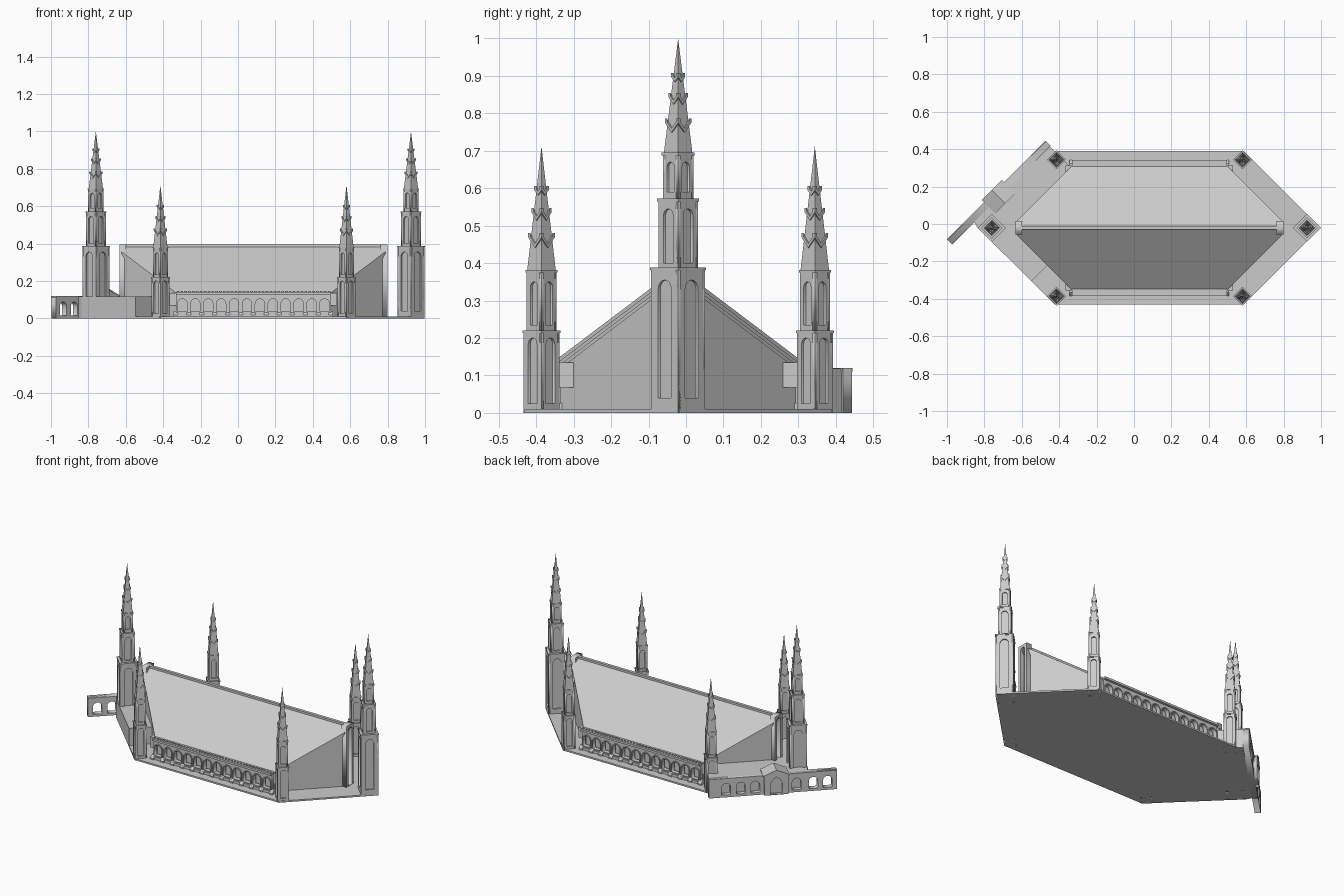
import bpy, bmesh, math
from mathutils import Matrix, Vector

if "Cube" in bpy.data.objects:
    bpy.data.objects.remove(bpy.data.objects["Cube"])

CX, CY = 0.0825, -0.021            # centre of the hall
stone = bpy.data.materials.new("grey_stone")
stone.diffuse_color = (0.6, 0.6, 0.6, 1)
stone.use_nodes = True
stone.node_tree.nodes["Principled BSDF"].inputs["Base Color"].default_value = stone.diffuse_color
T, RX = Matrix.Translation, Matrix.Rotation(math.pi / 2, 4, 'X')
I = Matrix.Identity(4)


def rz(deg):
    return Matrix.Rotation(math.radians(deg), 4, 'Z')


def finish(name, bm, at=((0, 0, 0),)):
    bmesh.ops.recalc_face_normals(bm, faces=bm.faces)
    me = bpy.data.meshes.new(name)
    bm.to_mesh(me)
    bm.free()
    me.materials.append(stone)
    for p in at:
        ob = bpy.data.objects.new(name, me)
        ob.location = p
        bpy.context.collection.objects.link(ob)


def prism(bm, pts, z0, z1, M=I):
    lo = [bm.verts.new(M @ Vector((x, y, z0))) for x, y in pts]
    hi = [bm.verts.new(M @ Vector((x, y, z1))) for x, y in pts]
    n = len(pts)
    bm.faces.new(lo[::-1])
    bm.faces.new(hi)
    for i in range(n):
        bm.faces.new((lo[i], lo[(i + 1) % n], hi[(i + 1) % n], hi[i]))


def rect(x0, x1, y0, y1):
    return [(x0, y0), (x1, y0), (x1, y1), (x0, y1)]


def arch(c, w, z0, z1, n=8):
    r = w / 2
    top = [(c + r * math.cos(math.pi * i / n), z1 - r + r * math.sin(math.pi * i / n)) for i in range(n + 1)]
    return [(c - r, z0), (c + r, z0)] + top


def panel(bm, outlines, t, M):
    """Flat plate of thickness t; inner outlines become holes."""
    cu = bpy.data.curves.new("tmp", 'CURVE')
    cu.dimensions, cu.fill_mode, cu.extrude = '2D', 'BOTH', t / 2
    for pts in outlines:
        s = cu.splines.new('POLY')
        s.points.add(len(pts) - 1)
        for p, (x, y) in zip(s.points, pts):
            p.co = (x, y, 0, 1)
        s.use_cyclic_u = True
    ob = bpy.data.objects.new("tmp", cu)
    bpy.context.collection.objects.link(ob)
    dg = bpy.context.evaluated_depsgraph_get()
    me = bpy.data.meshes.new_from_object(ob.evaluated_get(dg))
    me.transform(M)
    bm.from_mesh(me)
    bpy.data.objects.remove(ob)
    bpy.data.curves.remove(cu)
    bpy.data.meshes.remove(me)


def hexa(s, off, clip):
    """Plan outline |x|+|y|=s, cut at |y|=off and |x|=clip, about the hall centre."""
    q = [(clip, s - clip), (s - off, off)]
    h = q + [(-x, y) for x, y in q[::-1]]
    return h + [(-x, -y) for x, y in h]


# --- towers: stages are (z0, z1, half diagonal, niche bottom, niche top)
def tower(name, stages, spire, crowns, at):
    bm = bmesh.new()
    t = 0.008
    for z0, z1, h, n0, n1 in stages:
        a = h / math.sqrt(2)
        prism(bm, rect(-a + t, a - t, -a + t, a - t), z0, z1, rz(45))
        prism(bm, rect(-a - .002, a + .002, -a - .002, a + .002), z1 - .007, z1, rz(45))
        for k in range(4):
            M = rz(45 + 90 * k) @ T((0, -a + t / 2, 0)) @ RX
            panel(bm, [rect(-a, a, z0, z1), arch(0, a * .96, n0, n1)], t, M)
    z0, z1, h = spire
    a = h / math.sqrt(2)
    base = [bm.verts.new(rz(45) @ Vector((x, y, z0))) for x, y in rect(-a, a, -a, a)]
    tip = bm.verts.new((0, 0, z1))
    bm.faces.new(base[::-1])
    for i in range(4):
        bm.faces.new((base[i], base[(i + 1) % 4], tip))
    # zigzag crowns around the spire
    for z, hh in crowns:
        w = a * (z1 - z) / (z1 - z0) + .004
        v = [(-w, z + hh), (0, z), (w, z + hh), (w, z + hh - .011), (0, z - .011), (-w, z + hh - .011)]
        for k in range(4):
            prism(bm, v, w - .008, w, rz(45 + 90 * k) @ RX)
    finish(name, bm, at)


tower("tall_tower",
      [(0, .388, .072, .04, .355), (.388, .572, .053, .40, .545), (.572, .695, .041, .59, .67)],
      (.695, 1.0, .038), [(.76, .026), (.835, .02), (.895, .013)],
      [(CX + s * .8425, CY, 0) for s in (-1, 1)])
tower("corner_tower",
      [(0, .22, .048, .025, .20), (.22, .382, .040, .235, .35)],
      (.382, .712, .038), [(.452, .028), (.525, .022), (.592, .014)],
      [(CX + s * .4975, CY + r * .365, 0) for s in (-1, 1) for r in (-1, 1)])

HALL = T((CX, CY, 0))

# --- base slab
bm = bmesh.new()
prism(bm, hexa(.915, .41, .912), 0, .01, HALL)
finish("base_slab", bm)


# --- hall body and layered roof: plan outline under two slopes
def gabled(name, s, off, clip, top, thick=None):
    bm = bmesh.new()
    z = lambda y: top - .755 * abs(y)
    for r in (-1, 1):
        plan = [(clip, 0), (clip, s - clip), (s - off, off), (off - s, off), (-clip, s - clip), (-clip, 0)]
        hi = [bm.verts.new(HALL @ Vector((x, r * y, z(y)))) for x, y in plan]
        lo = [bm.verts.new(HALL @ Vector((x, r * y, z(y) - thick if thick else .005))) for x, y in plan]
        bm.faces.new(hi)
        bm.faces.new(lo[::-1])
        for i in range(5):
            bm.faces.new((hi[i], hi[i + 1], lo[i + 1], lo[i]))
    bmesh.ops.remove_doubles(bm, verts=bm.verts, dist=1e-5)
    finish(name, bm)


gabled("hall_walls", .725, .315, .69, .375)
gabled("roof", .7475, .335, .705, .388, .012)
gabled("roof_cornice_upper", .740, .330, .70, .376, .010)
gabled("roof_cornice_lower", .733, .325, .695, .366, .010)

# --- ridge beam and the arched pilasters at its ends
bm = bmesh.new()
prism(bm, rect(-.70, .70, -.009, .009), .37, .394, HALL)
finish("ridge_beam", bm)
bm = bmesh.new()
for s in (-1, 1):
    M = HALL @ T((s * .698, 0, 0)) @ rz(90) @ RX
    panel(bm, [rect(-.036, .036, .005, .394), arch(0, .036, .012, .378)], .035, M)
finish("end_pilaster", bm)

# --- side arcades, eaves, beads and plinth
N, W = 12, .829
step = W / N
xs = [-W / 2 + step * (i + .5) for i in range(N)]
arcade, eave, plinth = bmesh.new(), bmesh.new(), bmesh.new()
for ang in (0, 180):
    F = HALL @ rz(ang)
    openings = [arch(x, .05, .036, .104) for x in xs]
    panel(arcade, [rect(-W / 2, W / 2, .01, .135)] + openings, .022, F @ T((0, -.338, 0)) @ RX)
    hoods = [arch(x, .062, .036, .11) for x in xs]
    panel(arcade, hoods + openings, .007, F @ T((0, -.352, 0)) @ RX)
    prism(eave, rect(-W / 2, W / 2, -.364, -.32), .128, .141, F)
    for i in range(40):
        x = -W / 2 + W * (i + .5) / 40
        prism(eave, rect(x - .005, x + .005, -.353, -.345), .141, .147, F)
    for s in (-1, 1):
        prism(eave, rect(s * .43 - .018, s * .43 + .018, -.335, -.28), .068, .135, F)
    prism(plinth, rect(-W / 2, W / 2, -.356, -.31), .005, .026, F)
    # sloped foot blocks between the arches
    for i in range(N + 1):
        x = -W / 2 + step * i
        M = F @ T((x, 0, 0)) @ rz(90) @ RX
        prism(plinth, [(-.364, .005), (-.364, .018), (-.345, .036), (-.33, .036), (-.33, .005)], -.012, .012, M)
finish("side_arcade", arcade)
finish("eaves", eave)
finish("arcade_plinth", plinth)

# --- low flat-roofed annex around the left end
bm = bmesh.new()
prism(bm, [(-.837, -.021), (-.548, -.305), (-.468, -.225), (-.42, -.18), (-.40, .2),
           (-.335, .30), (-.455, .42), (-.857, .018)], 0, .118)
finish("annex", bm)

# --- entrance wall with blind arches, two open windows and gabled porch
WALL = T((-.722, .168, 0)) @ rz(225) @ RX
L = .3725
bm = bmesh.new()
holes = [arch(L - s, .052, .015, .088) for s in (.055, .138, .235, .475, .56, .645)]
panel(bm, [rect(-L, L, 0, .12)] + holes, .034, WALL)
prism(bm, rect(-L, L, .111, .12), -.0195, .0195, WALL)
finish("entrance_wall", bm)

bm = bmesh.new()
P = WALL @ T((.017, 0, 0))
gable = [(-.07, 0), (.07, 0), (.07, .118), (0, .148), (-.07, .118)]
prism(bm, gable, -.066, .016, P)
door = [(-.035, .005), (.035, .005), (.035, .07), (.022, .095), (0, .112), (-.022, .095), (-.035, .07)]
panel(bm, [gable, door], .018, P @ T((0, 0, .025)))
coping = [(-.076, .116), (0, .149), (.076, .116), (.076, .124), (0, .157), (-.076, .124)]
prism(bm, coping, -.066, .037, P)
finish("porch", bm)
